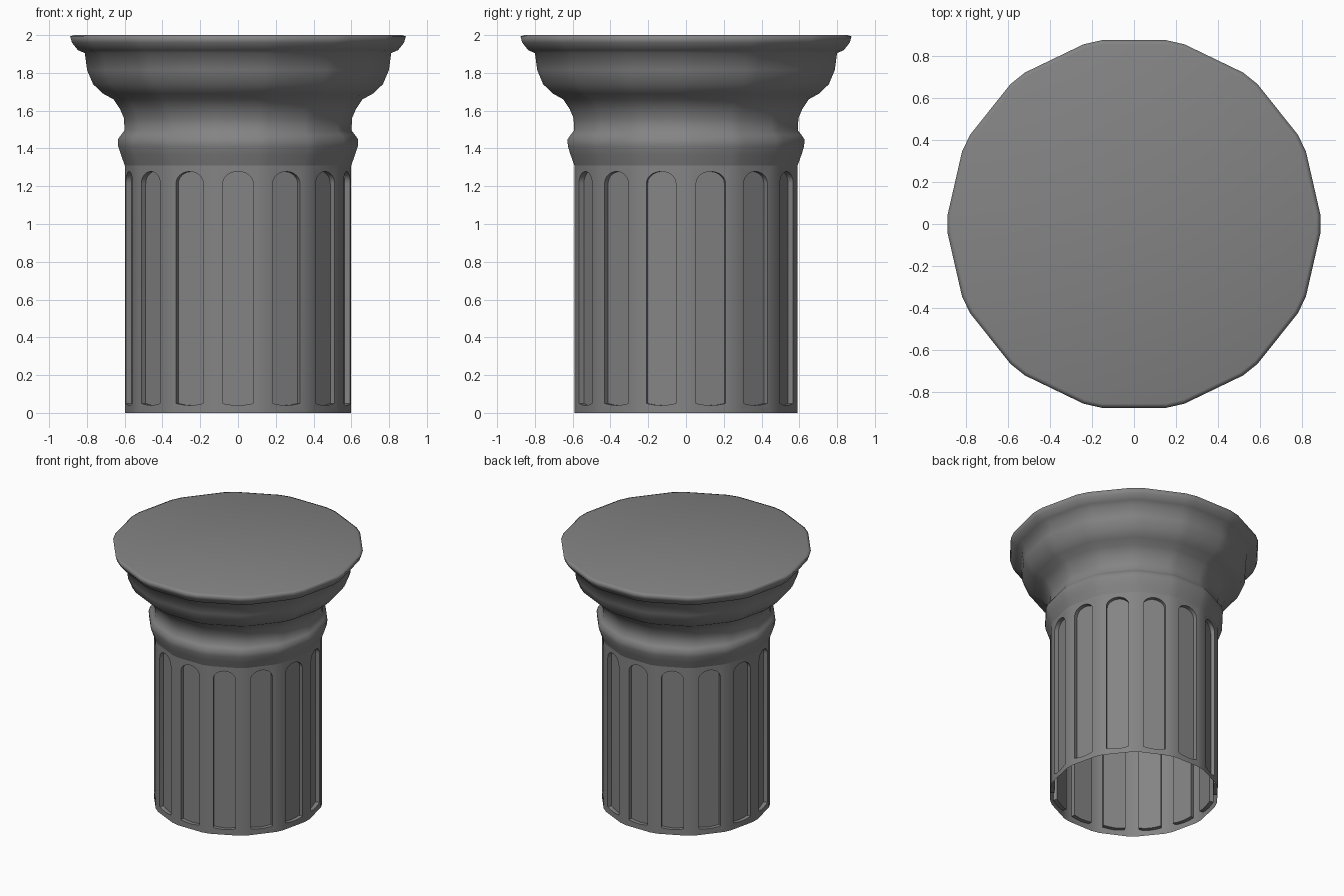
import bpy, bmesh
from math import sin, cos, pi, radians
from mathutils import Vector

if "Cube" in bpy.data.objects:
    bpy.data.objects.remove(bpy.data.objects["Cube"])

FLUTES = 14
HALF = radians(10.0)      # half angle of each wide, fluted side
R, TOP = 0.6, 1.31        # shaft radius and height
DEPTH = 0.03              # flute depth

stone = bpy.data.materials.new("dark_stone")
stone.diffuse_color = (0.23, 0.23, 0.23, 1)
stone.use_nodes = True
stone.node_tree.nodes["Principled BSDF"].inputs["Base Color"].default_value = stone.diffuse_color


def finish(name, bm, angle):
    bmesh.ops.remove_doubles(bm, verts=bm.verts, dist=0.0005)
    bmesh.ops.recalc_face_normals(bm, faces=bm.faces)
    mesh = bpy.data.meshes.new(name)
    bm.to_mesh(mesh)
    bm.free()
    mesh.materials.append(stone)
    ob = bpy.data.objects.new(name, mesh)
    bpy.context.collection.objects.link(ob)
    bpy.ops.object.select_all(action='DESELECT')
    ob.select_set(True)
    bpy.context.view_layer.objects.active = ob
    bpy.ops.object.shade_smooth_by_angle(angle=radians(angle))
    return ob


def side_angle(k):
    return -pi / 2 + k * 2 * pi / FLUTES


# Angles of the 28 corners: wide fluted sides alternating with narrow ribs
corners = [side_angle(k) + s * HALF for k in range(FLUTES) for s in (-1, 1)]

# Capital: moulding profile (radius, z) swept round the 28 corners
profile = [(R, 1.31), (0.62, 1.365), (0.635, 1.41), (0.637, 1.447), (0.62, 1.472),
           (0.602, 1.495), (0.604, 1.56), (0.626, 1.61), (0.66, 1.66), (0.715, 1.69),
           (0.768, 1.74), (0.80, 1.815), (0.812, 1.905), (0.848, 1.92), (0.88, 1.96),
           (0.89, 1.993), (0.87, 2.0)]
bm = bmesh.new()
rings = [[bm.verts.new((r * cos(a), r * sin(a), z)) for a in corners] for r, z in profile]
n = len(corners)
for lo, hi in zip(rings, rings[1:]):
    for i in range(n):
        j = (i + 1) % n
        bm.faces.new((lo[i], lo[j], hi[j], hi[i]))
bm.faces.new(rings[-1])
finish("capital", bm, 100)

# Shaft: open shell with a round-headed recess in every wide side
apothem, edge = R * cos(HALF), R * sin(HALF)
W, SPRING, HEAD = 0.08, 1.215, 1.278
# right half of the flute outline, from the crown down to the sill
half = [(W * sin(t * pi / 12), SPRING + (HEAD - SPRING) * cos(t * pi / 12)) for t in range(7)]
half += [(W, 0.05), (W * 0.5, 0.043), (0, 0.04)]
left = [(-u, z) for u, z in half]
loop = half + left[-2:0:-1]

bm = bmesh.new()
for k in range(FLUTES):
    a = side_angle(k)
    out, tan = Vector((cos(a), sin(a), 0)), Vector((-sin(a), cos(a), 0))

    def pts(uv, d=0.0):
        return [bm.verts.new(out * (apothem - d) + tan * u + Vector((0, 0, z))) for u, z in uv]

    # panel around the flute, in two halves
    for s, side in ((1, half), (-1, left)):
        bm.faces.new(pts([(0, 0), (s * edge, 0), (s * edge, TOP), (0, TOP)] + side))
    # flute walls and floor
    rim, floor = pts(loop), pts(loop, DEPTH)
    for i in range(len(loop)):
        j = (i + 1) % len(loop)
        bm.faces.new((rim[i], rim[j], floor[j], floor[i]))
    bm.faces.new(floor)
    # rib to the next flute
    b, c = a + HALF, side_angle(k + 1) - HALF
    bm.faces.new([bm.verts.new((R * cos(t), R * sin(t), z))
                  for t, z in ((b, 0), (c, 0), (c, TOP), (b, TOP))])
finish("fluted_shaft", bm, 30)
